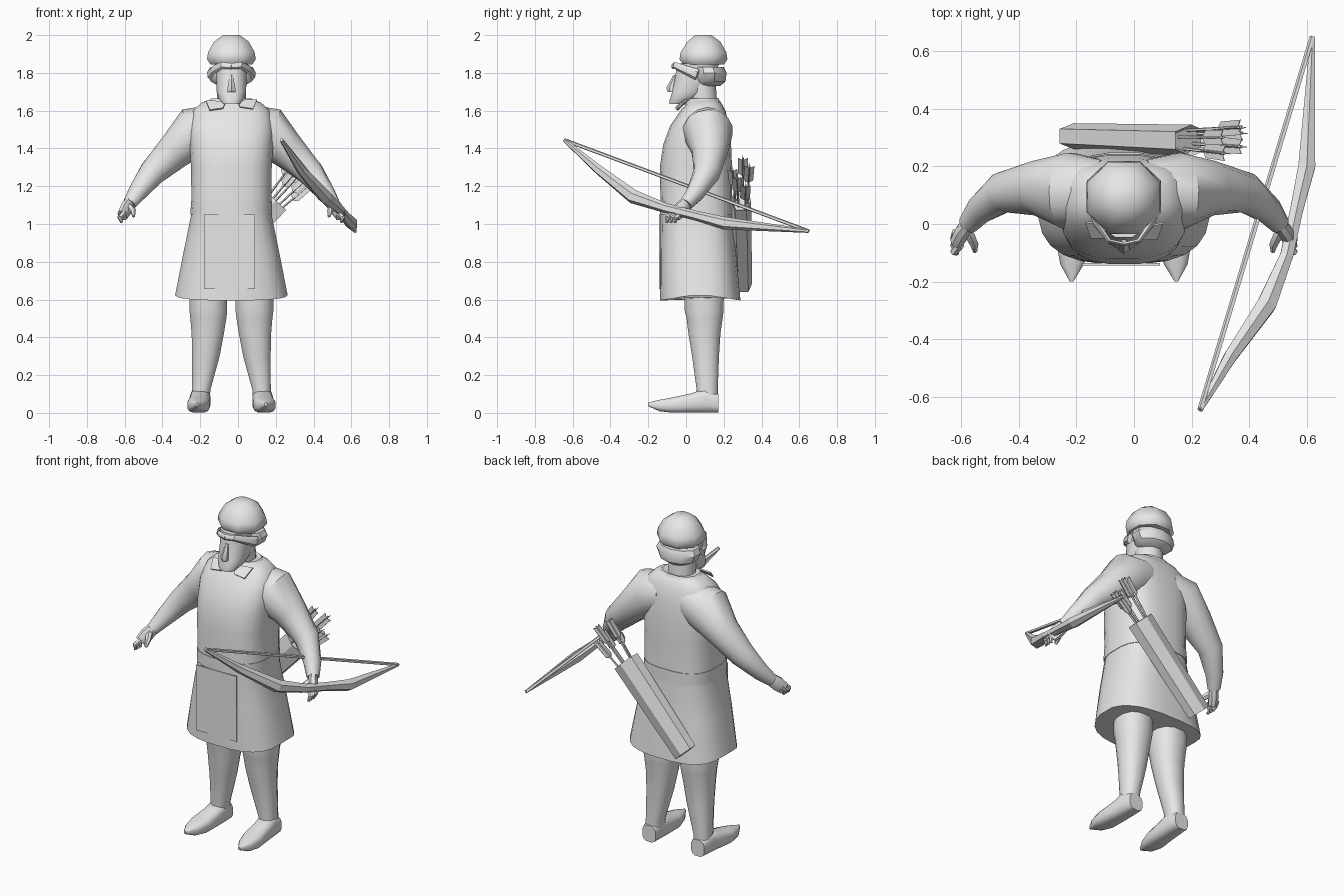
import bpy, bmesh, math
from mathutils import Vector as V

if "Cube" in bpy.data.objects:
    bpy.data.objects.remove(bpy.data.objects["Cube"], do_unlink=True)

grey = bpy.data.materials.new("plain grey")
grey.use_nodes = True
grey.diffuse_color = (0.8, 0.8, 0.8, 1)
grey.node_tree.nodes["Principled BSDF"].inputs["Base Color"].default_value = (0.8, 0.8, 0.8, 1)

CX = -0.035  # body centre line


def finish(name, bm, smooth=40):
    bmesh.ops.recalc_face_normals(bm, faces=bm.faces)
    me = bpy.data.meshes.new(name)
    bm.to_mesh(me)
    bm.free()
    me.materials.append(grey)
    ob = bpy.data.objects.new(name, me)
    bpy.context.collection.objects.link(ob)
    if smooth:
        bpy.ops.object.select_all(action='DESELECT')
        ob.select_set(True)
        bpy.context.view_layer.objects.active = ob
        bpy.ops.object.shade_smooth_by_angle(angle=math.radians(smooth))
    return ob


def loft(name, rings, seg=12, n=2.0, dip=0.0, caps=True, smooth=40):
    """Skin rings given as (centre, half axis a, half axis b)."""
    bm = bmesh.new()
    loops = []
    for i, (c, a, b) in enumerate(rings):
        loop = []
        for k in range(seg):
            t = math.tau * (k + 0.5) / seg
            u, w = (math.copysign(abs(f) ** (2 / n), f) for f in (math.cos(t), math.sin(t)))
            p = c + a * u + b * w
            if i == 0:
                p.z -= dip * abs(w)
            loop.append(bm.verts.new(p))
        loops.append(loop)
    for p, q in zip(loops, loops[1:]):
        for k in range(seg):
            j = (k + 1) % seg
            bm.faces.new((p[k], p[j], q[j], q[k]))
    if caps:
        bm.faces.new(loops[0])
        bm.faces.new(loops[-1])
    return finish(name, bm, smooth)


def stack(name, rows, **kw):
    """Upright form from rows of (z, x centre, half width, y front, y back)."""
    return loft(name, [(V((x, (f + b) / 2, z)), V((h, 0, 0)), V((0, (b - f) / 2, 0)))
                       for z, x, h, f, b in rows], **kw)


def tube(name, points, radii, flat=1.0, ref=V((0, 0, 1)), **kw):
    pts = [V(p) for p in points]
    rings = []
    for i, p in enumerate(pts):
        d = (pts[min(i + 1, len(pts) - 1)] - pts[max(i - 1, 0)]).normalized()
        a = d.cross(ref).normalized()
        rings.append((p, a * radii[i] * flat, d.cross(a) * radii[i]))
    return loft(name, rings, **kw)


def plate(name, points, thick):
    bm = bmesh.new()
    f = bm.faces.new([bm.verts.new(p) for p in points])
    f.normal_update()
    move = f.normal * thick
    new = bmesh.ops.extrude_face_region(bm, geom=[f], use_keep_orig=True)["geom"]
    bmesh.ops.translate(bm, vec=move, verts=[e for e in new if isinstance(e, bmesh.types.BMVert)])
    return finish(name, bm, 0)


# Tunic, belt, apron panel
stack("tunic", [(0.63, CX, .30, -.14, .29), (0.85, CX, .255, -.14, .265),
                (1.06, CX, .212, -.135, .245), (1.3, CX, .215, -.14, .245),
                (1.42, CX, .222, -.122, .24), (1.52, CX, .225, -.085, .228),
                (1.6, CX, .205, -.03, .21), (1.645, CX, .155, .01, .185),
                (1.66, CX, .1, .03, .165)], seg=24, n=2.8, dip=.035)
stack("belt", [(1.05, CX, .217, -.14, .25), (1.12, CX, .216, -.14, .249)], seg=24, n=2.8)
plate("apron_panel", [(x, -.136, z) for x, z in
                      ((-.18, .655), (.09, .655), (.09, 1.05), (-.18, 1.05))], .008)

# Neck, collar, head
stack("neck", [(1.6, CX, .08, .02, .17), (1.75, CX, .078, 0, .16)])
stack("collar", [(1.63, CX, .15, -.01, .19), (1.665, CX, .11, .015, .175),
                 (1.66, CX, .09, .03, .16)], seg=12, n=2.4, caps=False)
stack("face", [(1.635, CX, .045, -.088, -.01), (1.66, CX, .066, -.088, .05),
               (1.70, CX, .08, -.075, .11), (1.78, CX, .083, -.06, .15),
               (1.85, CX, .09, -.05, .18)], n=2.4)
stack("nose", [(1.70, CX, .024, -.098, -.04), (1.72, CX, .024, -.105, -.04),
               (1.79, CX, .01, -.066, -.04)], seg=6)
stack("cap", [(1.845, CX, .12, -.025, .21), (1.872, CX, .14, -.045, .23),
              (1.91, CX, .133, -.038, .223), (1.965, CX, .1, 0, .19),
              (2.0, CX, .048, .045, .138)], seg=8, smooth=50)
stack("hair", [(1.73, CX, .07, .05, .18), (1.755, CX, .115, .04, .21),
               (1.80, CX, .135, .03, .215), (1.83, CX, .12, .03, .2)], seg=10)

for side, s in (("right", -1), ("left", 1)):
    def at(x, y, z):
        return V((CX + s * x, y, z))

    # Brow strip and collar flap
    tube(side + "_brow", [at(0, -.07, 1.835), at(.05, -.06, 1.84), at(.095, 0, 1.815),
                          at(.115, .06, 1.79)], [.016, .018, .024, .03], flat=.5, seg=6)
    plate(side + "_collar_flap", [at(.135, .005, 1.655), at(.03, -.01, 1.65),
                                  at(.045, -.05, 1.615), at(.115, -.05, 1.605)], .008)

    # Arm and hand
    tube(side + "_arm", [at(.08, .11, 1.52), at(.19, .115, 1.49), at(.3, .125, 1.385),
                         at(.42, .11, 1.27), at(.5, .05, 1.165), at(.54, 0, 1.105)],
         [.115, .135, .097, .072, .05, .036], seg=14)
    tube(side + "_palm", [at(.53, .01, 1.12), at(.558, -.025, 1.08), at(.578, -.06, 1.045)],
         [.034, .042, .036], flat=.7, seg=8)
    for k in range(3):
        o = .022 * (k - 1)
        tube(side + "_finger", [at(.575 + o * .4, -.05 + o, 1.06), at(.59, -.075 + o, 1.035),
                                at(.58, -.08 + o, 1.008)], [.015, .014, .008], seg=6)
    tube(side + "_thumb", [at(.54, -.03, 1.09), at(.52, -.07, 1.07), at(.517, -.095, 1.04)],
         [.02, .016, .008], seg=6)

    # Leg and boot
    stack(side + "_leg", [(z, CX + s * x, h, f, b) for z, x, h, f, b in
                          ((.04, .163, .05, .055, .17), (.12, .16, .05, .055, .17),
                           (.3, .135, .075, .03, .177), (.42, .125, .088, .01, .185),
                           (.5, .122, .098, 0, .197), (.54, .122, .103, -.01, .202),
                           (.7, .122, .103, -.01, .205))], seg=12, n=2.3)
    loft(side + "_boot", [(at(x, y, (lo + hi) / 2), V((h, 0, 0)), V((0, 0, (hi - lo) / 2)))
                          for y, x, h, lo, hi in
                          ((.172, .163, .045, 0, .1), (.1, .165, .055, 0, .13),
                           (.03, .168, .056, 0, .105), (-.07, .175, .06, 0, .083),
                           (-.14, .18, .042, .008, .07), (-.2, .182, .006, .035, .055))],
         seg=12, n=3)

# Quiver slung across the back
low, mouth = V((-.21, .305, .685)), V((.2, .29, 1.125))
axis = (mouth - low).normalized()
across, out = V((axis.z, 0, -axis.x)), V((0, 1, 0))
loft("quiver", [(low, across * .075, out * .045), (mouth, across * .085, out * .055),
                (mouth - axis * .02, across * .07, out * .042)], seg=6, n=2.4, smooth=0)

# Arrows with crossed feathers
for i, (u, w, length) in enumerate(((-.05, .01, .24), (-.02, -.025, .2), (0, .03, .25),
                                    (.03, -.01, .21), (.055, .02, .18))):
    start = mouth + across * u * .7 + out * w - axis * .1
    d = (axis + across * u * 2 + out * w * 3).normalized()
    tip = mouth + across * u + out * w + d * length
    tube("arrow_shaft", [start, tip], [.006, .006], seg=5, ref=out)
    for side in (across, out):
        r = (side - d * side.dot(d)).normalized() * .026
        plate("arrow_feather", [tip - d * .12, tip - d * .1 + r, tip + r,
                                tip - d * .015, tip - r, tip - d * .1 - r], .003)

# Bow and string
tips = (.23, -.645, 1.445), (.62, .65, .962)
tube("bow", [tips[0], (.335, -.46, 1.285), (.46, -.28, 1.145), (.53, -.11, 1.085),
             (.565, .05, 1.045), (.6, .2, 1.005), tips[1]],
     [.01, .026, .038, .026, .026, .034, .009], seg=6, smooth=0)
tube("bow_string", tips, [.01, .01], seg=5)
